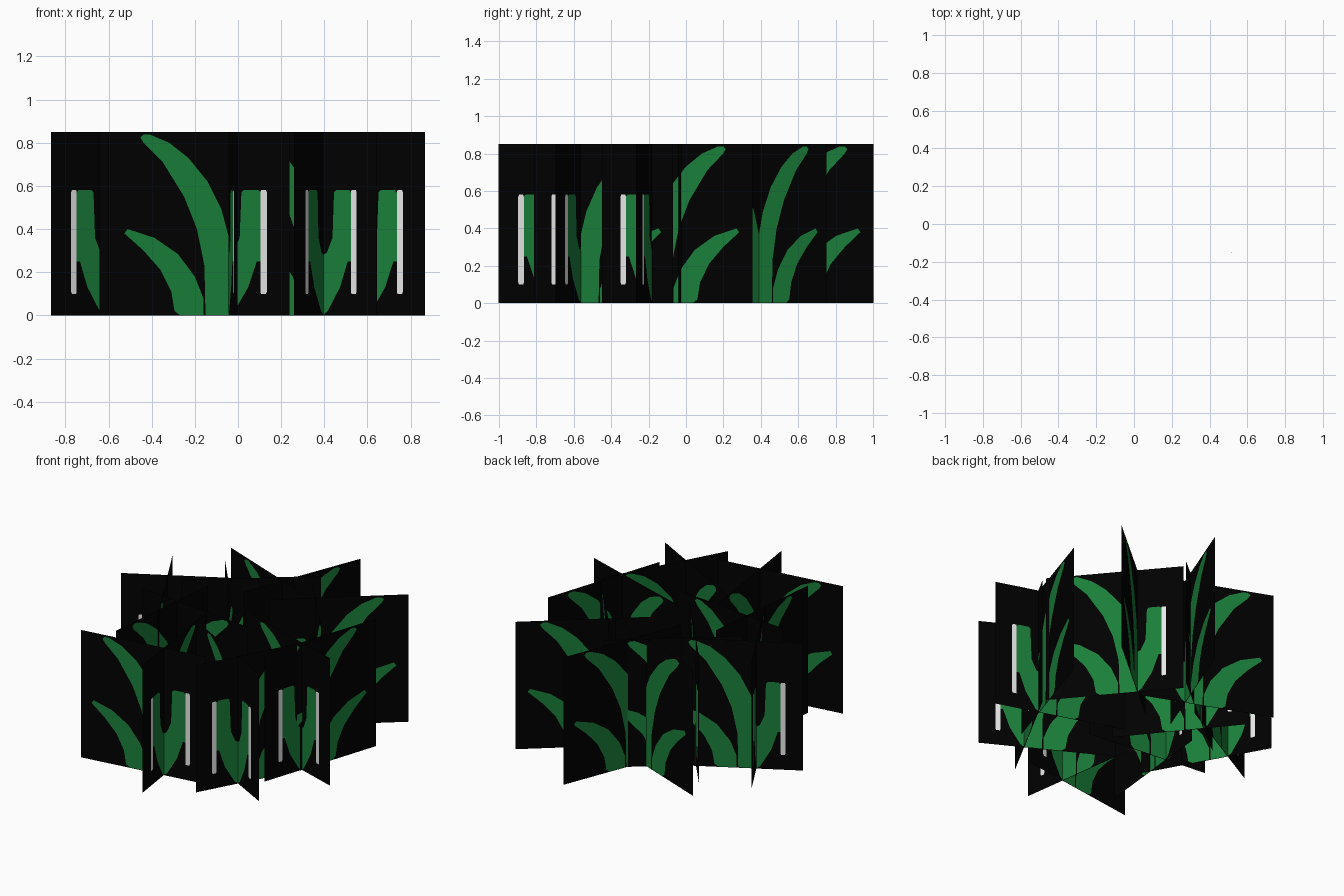
import bpy, math
from mathutils import Vector

if "Cube" in bpy.data.objects:
    bpy.data.objects.remove(bpy.data.objects["Cube"])


def material(name, rgb):
    m = bpy.data.materials.new(name)
    m.diffuse_color = (*rgb, 1)
    m.use_nodes = True
    m.node_tree.nodes["Principled BSDF"].inputs["Base Color"].default_value = m.diffuse_color
    return m


MATS = [material("card black", (0.0, 0.0, 0.0)),
        material("leaf green", (0.01, 0.21, 0.042)),
        material("stake white", (0.8, 0.8, 0.8))]

H = 0.85          # card height
LEAF = 0.563      # stem to the leaf edge of a card
FAN = 0.283       # stem to the opposite edge

# Outlines on a card, anticlockwise: (distance from stem, height); negative = leaf side
BIG_LEAF = [(0.0, 0.002), (0.0, 0.24), (-0.003, 0.37), (-0.035, 0.49), (-0.10, 0.62),
            (-0.19, 0.73), (-0.28, 0.80), (-0.37, 0.838), (-0.40, 0.838), (-0.415, 0.825),
            (-0.40, 0.80), (-0.31, 0.71), (-0.21, 0.55), (-0.15, 0.40), (-0.115, 0.23),
            (-0.11, 0.002)]
SMALL_LEAF = [(-0.12, 0.002), (-0.12, 0.08), (-0.16, 0.18), (-0.24, 0.285), (-0.35, 0.36),
              (-0.475, 0.40), (-0.49, 0.38), (-0.40, 0.30), (-0.32, 0.21), (-0.27, 0.11),
              (-0.255, 0.02), (-0.23, 0.002)]
SHORT_LEAF = [(0.0, 0.002), (0.025, 0.02), (0.09, 0.13), (0.13, 0.25), (0.147, 0.25),
              (0.147, 0.57), (0.135, 0.582), (0.07, 0.582), (0.058, 0.57), (0.05, 0.36),
              (0.02, 0.29), (0.0, 0.28)]
STAKE = [(0.15, 0.1), (0.173, 0.1), (0.177, 0.11), (0.177, 0.57), (0.173, 0.58),
         (0.15, 0.58), (0.147, 0.57), (0.147, 0.11)]
CARD = [(-LEAF, 0), (FAN, 0), (FAN, H), (-LEAF, H)]


def card(name, cx, cy, angle):
    """One upright card whose leaf side points along angle (degrees)."""
    a = math.radians(angle)
    along = Vector((-math.cos(a), -math.sin(a), 0))
    normal = Vector((along.y, -along.x, 0))
    verts, faces, mats = [], [], []

    def add(outline, mat, offset):
        start = len(verts)
        for u, z in outline:
            verts.append(Vector((cx, cy, z)) + along * u + normal * offset)
        faces.append(list(range(start, len(verts))))
        mats.append(mat)

    add(CARD, 0, 0)
    # painted shapes show on both sides
    for outline, mat in ((BIG_LEAF, 1), (SMALL_LEAF, 1), (SHORT_LEAF, 1), (STAKE, 2)):
        add(outline, mat, 0.002)
        add(outline[::-1], mat, -0.002)

    me = bpy.data.meshes.new(name)
    me.from_pydata(verts, [], faces)
    for m in MATS:
        me.materials.append(m)
    me.polygons.foreach_set("material_index", mats)
    me.update()
    ob = bpy.data.objects.new(name, me)
    bpy.context.collection.objects.link(ob)


# Ring of plants: stem position and heading; each is two cards crossed at the stem
PLANTS = [(-0.042, -0.722, 188), (0.395, -0.563, 151.5), (0.597, -0.181, 162),
          (0.30, 0.39, 40), (-0.004, 0.477, 158.6), (-0.29, 0.31, 39),
          (-0.62, 0.143, 29), (-0.36, -0.128, 354)]
for i, (x, y, heading) in enumerate(PLANTS, 1):
    card(f"plant_{i}_card_a", x, y, heading)
    card(f"plant_{i}_card_b", x, y, heading - 90)
